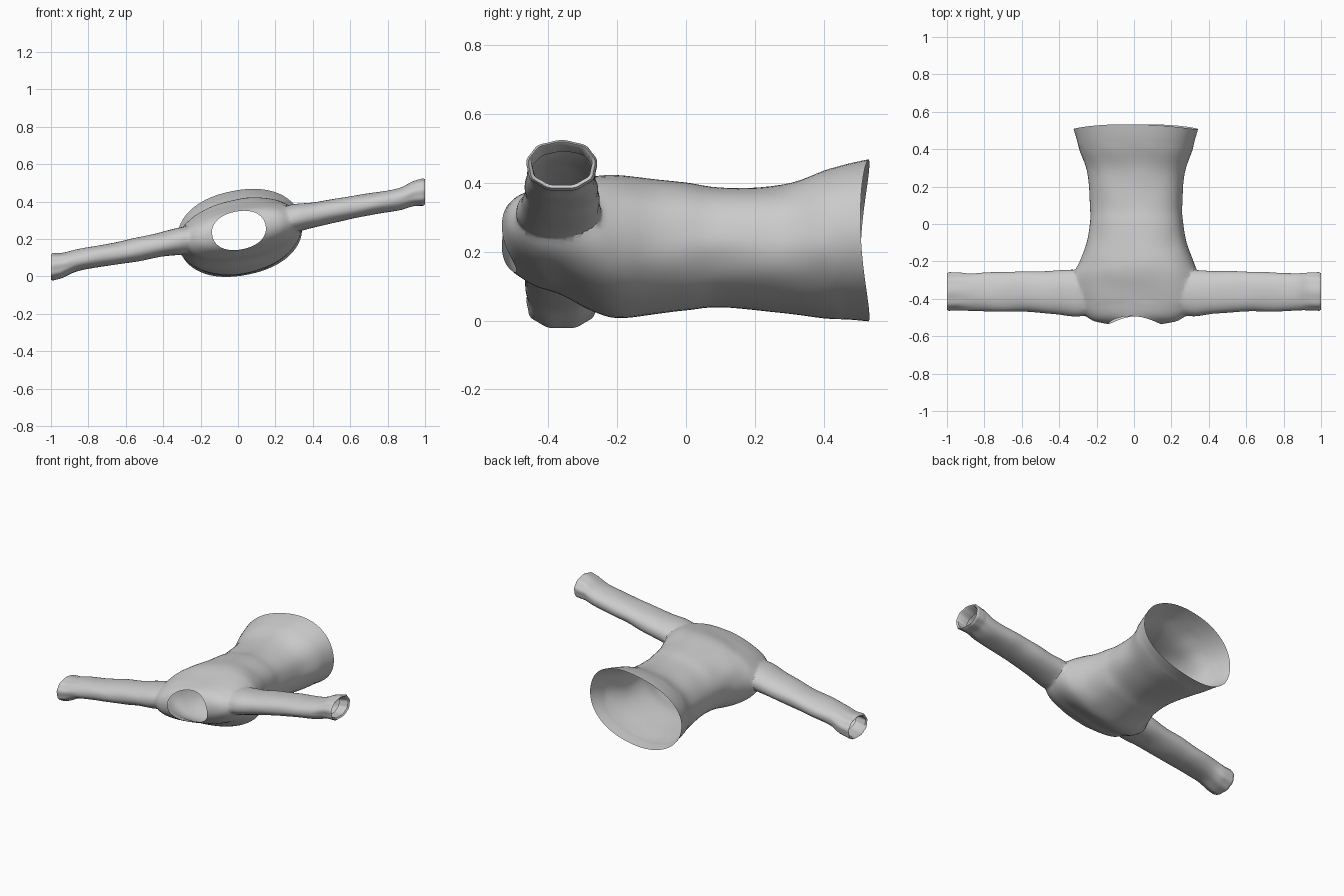
import bpy, bmesh, math
from mathutils import Vector, noise

if "Cube" in bpy.data.objects:
    bpy.data.objects.remove(bpy.data.objects["Cube"])

SEGS = 64
TILT = math.radians(11.5)


def spline(rows, steps):
    """Catmull-Rom interpolation through section rows."""
    out = []
    for i in range(len(rows) - 1):
        quad = (rows[max(i - 1, 0)], rows[i], rows[i + 1], rows[min(i + 2, len(rows) - 1)])
        for s in range(steps):
            t = s / steps
            out.append([0.5 * (2 * b + (c - a) * t + (2 * a - 5 * b + 4 * c - d) * t * t
                               + (3 * b - a - 3 * c + d) * t ** 3) for a, b, c, d in zip(*quad)])
    return out + [list(rows[-1])]


def loft(name, rings):
    """Closed tube through rings; both ends are fans. Returns object and fan centres."""
    bm = bmesh.new()
    loops = [[bm.verts.new(p) for p in r] for r in rings]
    for a, b in zip(loops, loops[1:]):
        for i in range(SEGS):
            j = (i + 1) % SEGS
            bm.faces.new((a[i], a[j], b[j], b[i]))
    centres = []
    for lp in (loops[0], loops[-1]):
        c = sum((v.co for v in lp), Vector()) / SEGS
        hub = bm.verts.new(c)
        centres.append(c)
        for i in range(SEGS):
            bm.faces.new((lp[i], lp[(i + 1) % SEGS], hub))
    bmesh.ops.recalc_face_normals(bm, faces=bm.faces)
    me = bpy.data.meshes.new(name)
    bm.to_mesh(me)
    bm.free()
    ob = bpy.data.objects.new(name, me)
    bpy.context.collection.objects.link(ob)
    return ob, centres


def oval(i, ru, rv, p):
    a = 2 * math.pi * i / SEGS
    c, s = math.cos(a), math.sin(a)
    f = lambda v, r: math.copysign(abs(v) ** (2 / p), v) * r
    return f(c, ru), f(s, rv), c, s


def wrinkle(p, amount):
    return p + amount * noise.noise_vector(Vector((p.x * 7, p.y * 7, p.z * 12)))


def torso_ring(row):
    y, cx, cz, rx, rz, bow = row
    pts = []
    for i in range(SEGS):
        u, v, c, s = oval(i, rx, rz, 2.2)
        x = cx + u * math.cos(TILT) - v * math.sin(TILT)
        z = cz + u * math.sin(TILT) + v * math.cos(TILT)
        pts.append(wrinkle(Vector((x, y + bow * c * c, z)), 0.004 * (abs(y) < 0.42)))
    return pts


def sleeve_ring(row, side):
    x, cy, dz, ry, rz = row
    pts = []
    for i in range(SEGS):
        u, v, c, s = oval(i, ry, rz, 2.2)
        # the cuff edge gathers in small pleats
        pleat = 1 + 0.02 * math.sin(9 * 2 * math.pi * i / SEGS) * max(0, min(1, (x - 0.85) * 10))
        p = Vector((side * x, cy + u * pleat, 0.25 + side * dz + v * pleat))
        pts.append(wrinkle(p, 0.005 if x < 0.94 else 0))
    return pts


# Torso: y, centre x, centre z, half width, half height, bow of the sides
torso_rows = [
    (0.533, 0.01, 0.233, 0.335, 0.227, -0.026),
    (0.47, 0.01, 0.229, 0.318, 0.218, -0.02),
    (0.40, 0.01, 0.220, 0.302, 0.207, -0.01),
    (0.28, 0.01, 0.207, 0.264, 0.181, 0),
    (0.10, 0.01, 0.212, 0.248, 0.168, 0),
    (0.0, 0.015, 0.215, 0.251, 0.180, 0),
    (-0.10, 0.015, 0.215, 0.268, 0.190, 0),
    (-0.20, 0.015, 0.215, 0.308, 0.197, 0),
    (-0.27, 0.01, 0.222, 0.335, 0.184, 0),
    (-0.35, 0.01, 0.235, 0.330, 0.152, -0.015),
    (-0.42, 0.01, 0.240, 0.300, 0.130, -0.04),
    (-0.465, 0.008, 0.246, 0.235, 0.112, -0.05),
    (-0.493, 0.005, 0.246, 0.145, 0.102, -0.042),
]
garment, openings = loft("sweater", [torso_ring(r) for r in spline(torso_rows, 5)])

# Sleeves: x, centre y, rise, half depth, half height (lip rows fold the cuff inward)
sleeve_rows = [
    (0.17, -0.365, 0.035, 0.10, 0.07),
    (0.30, -0.370, 0.060, 0.124, 0.075),
    (0.42, -0.366, 0.082, 0.115, 0.067),
    (0.60, -0.361, 0.118, 0.107, 0.062),
    (0.75, -0.364, 0.143, 0.105, 0.059),
    (0.86, -0.364, 0.164, 0.099, 0.058),
    (0.93, -0.360, 0.190, 0.100, 0.066),
    (0.99, -0.361, 0.200, 0.102, 0.073),
]
lip_rows = [(1.0, -0.361, 0.201, 0.096, 0.067),
            (0.993, -0.361, 0.201, 0.087, 0.058),
            (0.93, -0.360, 0.190, 0.084, 0.050)]
for side in (-1, 1):
    rings = [sleeve_ring(r, side) for r in spline(sleeve_rows, 5) + lip_rows]
    sleeve, ends = loft("sleeve", rings)
    openings.append(ends[1])
    mod = garment.modifiers.new("join_sleeve", 'BOOLEAN')
    mod.operation, mod.solver, mod.object = 'UNION', 'EXACT', sleeve
    bpy.context.view_layer.objects.active = garment
    bpy.ops.object.modifier_apply(modifier=mod.name)
    bpy.data.objects.remove(sleeve)

# Open the hem, neck and cuffs, then soften the armhole seams
bm = bmesh.new()
bm.from_mesh(garment.data)
hubs = [v for v in bm.verts if any((v.co - c).length < 1e-4 for c in openings)]
bmesh.ops.delete(bm, geom=hubs, context='VERTS')
bmesh.ops.remove_doubles(bm, verts=bm.verts, dist=0.0008)
seam = [v for v in bm.verts if 0.24 < abs(v.co.x) < 0.40 and v.co.y < -0.17]
for _ in range(3):
    bmesh.ops.smooth_vert(bm, verts=seam, factor=0.4, use_axis_x=True, use_axis_y=True, use_axis_z=True)
bm.to_mesh(garment.data)
bm.free()

bpy.ops.object.select_all(action='DESELECT')
garment.select_set(True)
bpy.context.view_layer.objects.active = garment
bpy.ops.object.shade_smooth_by_angle(angle=math.radians(45))
